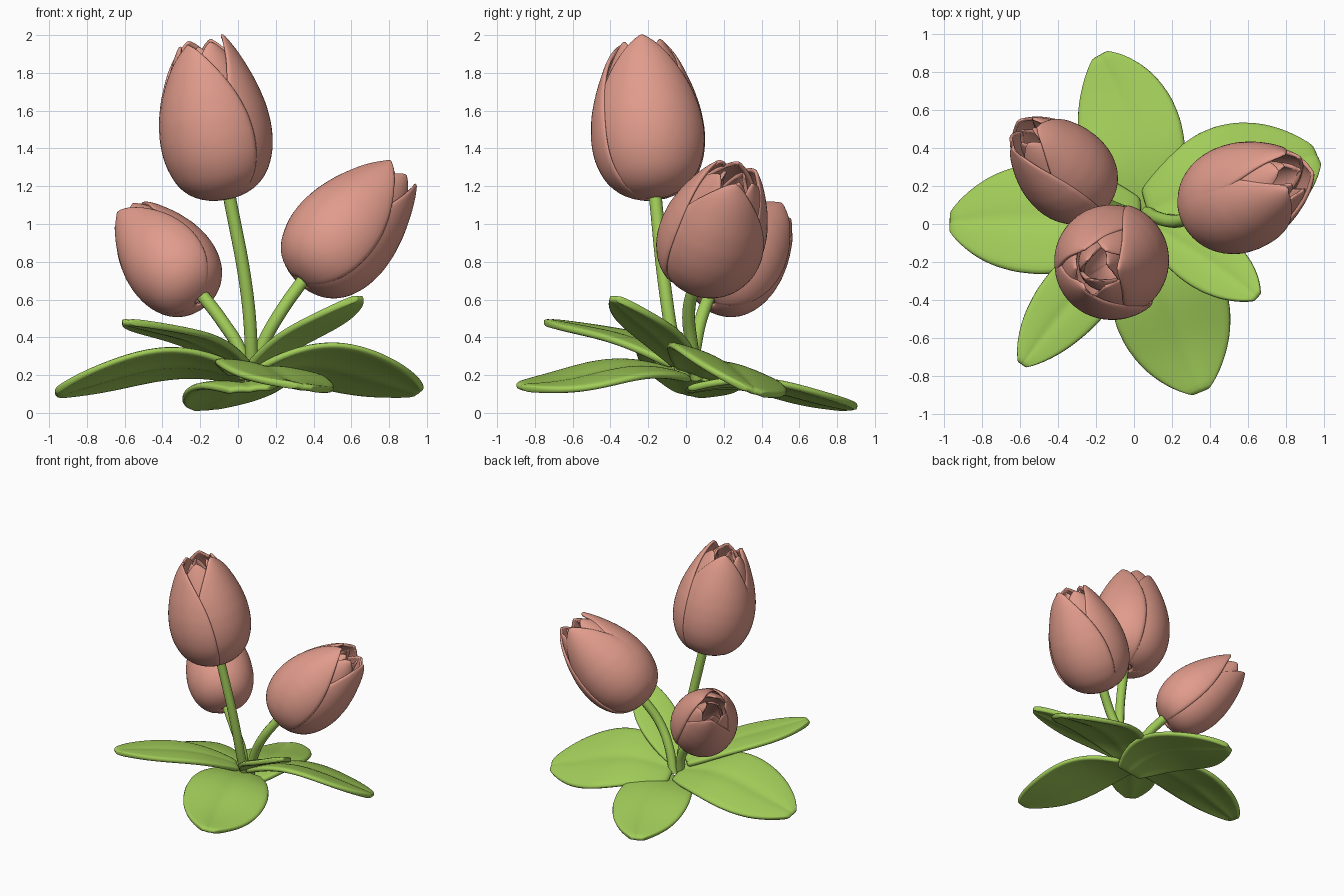
import bpy, bmesh, math
from mathutils import Vector

if "Cube" in bpy.data.objects:
    bpy.data.objects.remove(bpy.data.objects["Cube"])


def material(name, rgb):
    m = bpy.data.materials.new(name)
    m.diffuse_color = (*rgb, 1)
    m.use_nodes = True
    m.node_tree.nodes["Principled BSDF"].inputs["Base Color"].default_value = m.diffuse_color
    return m


PINK = material("petal pink", (0.75, 0.33, 0.26))
GREEN = material("leaf green", (0.36, 0.61, 0.10))


def lerp(table, t):
    """Piecewise linear lookup in a list of (t, value)."""
    for (a, va), (b, vb) in zip(table, table[1:]):
        if t <= b:
            return va + (vb - va) * (t - a) / (b - a)
    return table[-1][1]


def add_grid(bm, fn, nu, nv):
    """Sheet of quads from fn(u 0..1, v -1..1)."""
    rows = [[bm.verts.new(fn(i / nu, 2 * j / nv - 1)) for j in range(nv + 1)]
            for i in range(nu + 1)]
    for i in range(nu):
        for j in range(nv):
            bm.faces.new((rows[i][j], rows[i][j + 1], rows[i + 1][j + 1], rows[i + 1][j]))


def finish(bm, name, mat, thickness):
    """Turn the sheets into a soft, thick, smooth object."""
    bmesh.ops.reverse_faces(bm, faces=bm.faces) if mat == GREEN else None
    me = bpy.data.meshes.new(name)
    bm.to_mesh(me)
    bm.free()
    me.materials.append(mat)
    for p in me.polygons:
        p.use_smooth = True
    ob = bpy.data.objects.new(name, me)
    bpy.context.collection.objects.link(ob)
    s = ob.modifiers.new("thickness", "SOLIDIFY")
    s.thickness = thickness
    s.offset = 0
    d = ob.modifiers.new("soft", "SUBSURF")
    d.levels = d.render_levels = 1
    return ob


# Bud outline: height fraction, radius (both relative to flower length)
BUD = [(0, .04), (.015, .12), (.05, .195), (.1, .25), (.17, .298), (.28, .335), (.4, .345),
       (.53, .332), (.67, .296), (.8, .245), (.9, .198), (1, .135)]

# Petals: radius scale, height, direction, half width (degrees)
PETALS = [(1, 1, 0, 71), (.96, .98, 120, 72), (1, .98, 240, 69),
          (.9, .97, 60, 66), (.88, .96, 180, 66), (.89, .97, 300, 66),
          (.52, .94, 20, 75), (.5, .92, 140, 75), (.51, .93, 260, 75)]


def flower(name, base, top):
    axis = Vector(top) - Vector(base)
    size = axis.length
    turn = Vector((0, 0, 1)).rotation_difference(axis)
    bm = bmesh.new()
    for radius, h, direction, half in PETALS:
        def petal(u, v):
            t = 1 - (1 - u ** 1.25) ** 1.2
            w = half * (max(0, 1 - t ** 4)) ** .6 + 5
            a = math.radians(direction + v * w)
            r = radius * lerp(BUD, t)
            if direction == 240:  # this petal laps over its right-hand neighbour
                r += .018 * v * min(1, 5 * t)
            z = t * h - .02 * v * v * t + (1 - radius) * .05
            return Vector(base) + turn @ (Vector((r * math.cos(a), r * math.sin(a), z)) * size)
        add_grid(bm, petal, 20, 12)
    finish(bm, name, PINK, .026 * size)


flower("tall_flower", (-.07, -.165, 1.135), (-.205, -.235, 1.985))
flower("right_flower", (.335, .06, .695), (.855, .275, 1.285))
flower("left_flower", (-.2, .125, .595), (-.59, .49, 1.055))


# Stems: round tubes along smooth paths
def stem(name, points):
    cu = bpy.data.curves.new(name, "CURVE")
    cu.dimensions = "3D"
    cu.bevel_depth = .034
    cu.bevel_resolution = 4
    cu.use_fill_caps = True
    sp = cu.splines.new("BEZIER")
    sp.bezier_points.add(len(points) - 1)
    for bp, p in zip(sp.bezier_points, points):
        bp.co = p
        bp.handle_left_type = bp.handle_right_type = "AUTO"
    cu.materials.append(GREEN)
    bpy.context.collection.objects.link(bpy.data.objects.new(name, cu))


stem("tall_stem", [(.07, -.01, .18), (.07, -.06, .35), (.045, -.11, .65), (-.05, -.165, 1.17)])
stem("right_stem", [(.07, .06, .18), (.13, .03, .36), (.23, .015, .54), (.35, .055, .71)])
stem("left_stem", [(.04, .02, .18), (.01, .045, .33), (-.08, .075, .48), (-.21, .135, .65)])

# Leaves: broad blades along an arched spine
BLADE = [(0, .38), (.12, .67), (.25, .87), (.38, .98), (.5, 1), (.62, .95), (.75, .81),
         (.86, .6), (.94, .38), (1, .14)]


def leaf(name, base, mid, tip, half, roll, wave):
    a, m, b = Vector(base), Vector(mid), Vector(tip)
    c = 2 * m - (a + b) / 2
    roll = math.radians(roll)

    def blade(u, v):
        p = a * (1 - u) ** 2 + c * 2 * u * (1 - u) + b * u * u
        p.z += wave * math.sin(2 * math.pi * u)
        d = ((c - a) * (1 - u) + (b - c) * u).normalized()
        flat = Vector((-d.y, d.x, 0)).normalized()
        up = d.cross(flat)
        side = flat * math.cos(roll) + up * math.sin(roll)
        normal = d.cross(side)
        w = half * lerp(BLADE, u)
        # shallow midrib groove, edges dropping slightly
        bend = .10 * abs(v) - .12 * v * v - .03 * math.exp(-(v / .15) ** 2)
        return p + side * (w * v) + normal * (bend * w)
    bm = bmesh.new()
    add_grid(bm, blade, 18, 12)
    finish(bm, name, GREEN, .038)


leaf("back_leaf", (.06, .0, .12), (-.02, .48, .13), (-.18, .89, .025), .275, -4, .02)
leaf("right_back_leaf", (.07, .06, .2), (.54, .23, .245), (.965, .36, .11), .325, -19, .02)
leaf("right_front_leaf", (.08, 0, .24), (.39, -.19, .45), (.65, -.385, .61), .165, -3, .01)
leaf("front_leaf", (.06, .0, .19), (.2, -.45, .21), (.35, -.885, .135), .31, -8, .025)
leaf("left_front_leaf", (.02, -.03, .25), (-.31, -.38, .415), (-.59, -.74, .48), .185, 0, .01)
leaf("left_leaf", (.04, .02, .19), (-.5, .03, .245), (-.97, .01, .1), .305, 15, .02)
